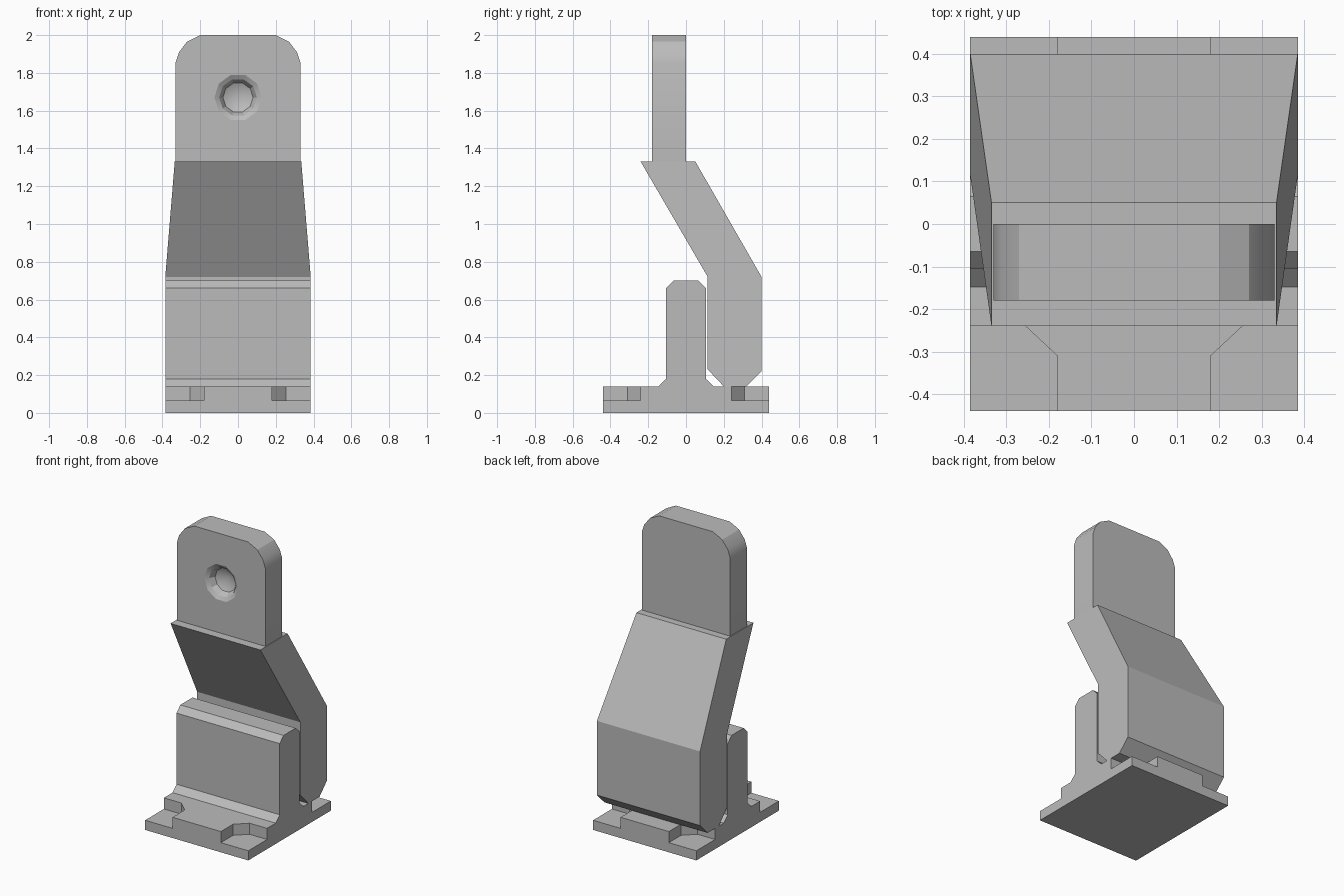
import bpy
import bmesh
import math
from mathutils import Vector

if "Cube" in bpy.data.objects:
    bpy.data.objects.remove(bpy.data.objects["Cube"], do_unlink=True)

grey = bpy.data.materials.new("plain grey")
grey.use_nodes = True
grey.diffuse_color = (0.5, 0.5, 0.5, 1)
grey.node_tree.nodes["Principled BSDF"].inputs["Base Color"].default_value = (0.5, 0.5, 0.5, 1)


def finish(name, bm):
    bmesh.ops.recalc_face_normals(bm, faces=bm.faces[:])
    mesh = bpy.data.meshes.new(name)
    bm.to_mesh(mesh)
    bm.free()
    mesh.materials.append(grey)
    obj = bpy.data.objects.new(name, mesh)
    bpy.context.collection.objects.link(obj)
    return obj


def prism(name, outline, direction):
    """Solid made by sweeping a flat outline along a direction."""
    bm = bmesh.new()
    face = bm.faces.new([bm.verts.new(p) for p in outline])
    result = bmesh.ops.extrude_face_region(bm, geom=[face], use_keep_orig=True)
    moved = [v for v in result["geom"] if isinstance(v, bmesh.types.BMVert)]
    bmesh.ops.translate(bm, verts=moved, vec=Vector(direction))
    return finish(name, bm)


def combine(target, tool, operation):
    mod = target.modifiers.new(operation.lower(), "BOOLEAN")
    mod.object, mod.operation, mod.solver = tool, operation, "EXACT"
    bpy.context.view_layer.objects.active = target
    bpy.ops.object.modifier_apply(modifier=mod.name)
    bpy.data.objects.remove(tool, do_unlink=True)


def mirrored(half):
    return half + [(-a, b) for a, b in reversed(half)]


# Base plate with the upright rib, one profile across the full width
W = 0.385
half = [(0.44, 0), (0.44, 0.14), (0.148, 0.14), (0.105, 0.18), (0.105, 0.66), (0.065, 0.70)]
base = prism("base_with_rib", [(-W, y, z) for y, z in mirrored(half)], (2 * W, 0, 0))

# Stepped notch in each corner of the plate
notch = [(0.18, 0.5), (0.18, 0.31), (0.255, 0.24), (0.45, 0.24), (0.45, 0.5)]
for sx in (-1, 1):
    for sy in (-1, 1):
        cutter = prism("notch_cutter", [(sx * x, sy * y, 0.065) for x, y in notch], (0, 0, 0.2))
        combine(base, cutter, "DIFFERENCE")

# Cranked arm, narrowing towards the top
profile = [(0.115, 0.72), (-0.24, 1.33), (0.05, 1.33), (0.40, 0.72), (0.40, 0.22),
           (0.32, 0.14), (0.20, 0.14), (0.115, 0.23)]
arm = prism("cranked_arm", [(-W, y, z) for y, z in profile], (2 * W, 0, 0))
for v in arm.data.vertices:
    if v.co.z > 1:
        v.co.x *= 0.335 / W

# Upright tab with rounded shoulders
shoulder = [(0.33, 1.28), (0.33, 1.855), (0.312, 1.91), (0.27, 1.965), (0.20, 2.0)]
tab = prism("tab", [(x, -0.18, z) for x, z in mirrored(shoulder)], (0, 0.18, 0))

# Countersunk socket with a conical floor, cut into the front of the tab
bm = bmesh.new()
rings = []
SIDES = 10
for r, y in ((0.125, -0.2), (0.125, -0.18), (0.10, -0.165), (0.08, -0.13)):
    rings.append([bm.verts.new((r * math.cos(math.tau * i / SIDES), y,
                                1.67 + r * math.sin(math.tau * i / SIDES)))
                  for i in range(SIDES)])
tip = bm.verts.new((0, -0.09, 1.67))
bm.faces.new(rings[0])
for i in range(SIDES):
    j = (i + 1) % SIDES
    for a, b in zip(rings, rings[1:]):
        bm.faces.new((a[i], a[j], b[j], b[i]))
    bm.faces.new((rings[-1][i], rings[-1][j], tip))
combine(tab, finish("socket_cutter", bm), "DIFFERENCE")
combine(arm, tab, "UNION")

# Smooth the shallow bends, keep hard edges
for obj in (base, arm):
    bpy.ops.object.select_all(action="DESELECT")
    obj.select_set(True)
    bpy.context.view_layer.objects.active = obj
    bpy.ops.object.shade_smooth_by_angle(angle=math.radians(25))
